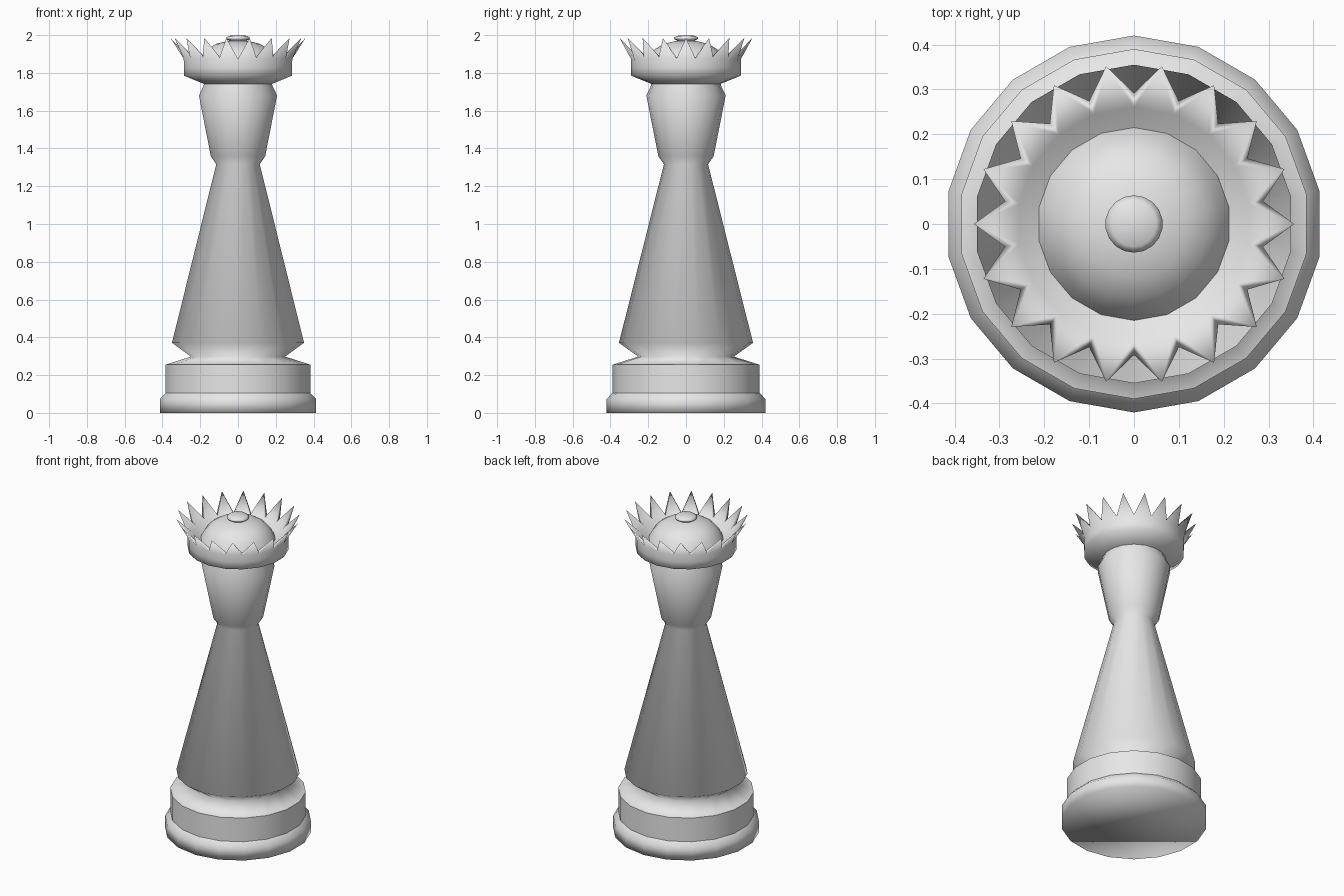
import bpy
import bmesh
import math

SIDES = 18
STEP = 2 * math.pi / SIDES

if "Cube" in bpy.data.objects:
    bpy.data.objects.remove(bpy.data.objects["Cube"], do_unlink=True)

grey = bpy.data.materials.new("light_grey")
grey.use_nodes = True
grey.diffuse_color = (0.8, 0.8, 0.8, 1)
grey.node_tree.nodes["Principled BSDF"].inputs["Base Color"].default_value = (0.8, 0.8, 0.8, 1)


def ring(bm, radius, z, shift=0.0):
    """Ring of vertices; a zero radius gives one shared pole vertex."""
    if radius == 0:
        return [bm.verts.new((0, 0, z))] * SIDES
    angles = [math.pi / 2 + (i + shift) * STEP for i in range(SIDES)]
    return [bm.verts.new((radius * math.cos(a), radius * math.sin(a), z)) for a in angles]


def bridge(bm, low, high):
    for i in range(SIDES):
        j = (i + 1) % SIDES
        corners = list(dict.fromkeys([low[i], low[j], high[j], high[i]]))
        bm.faces.new(corners)


def finish(bm, name):
    mesh = bpy.data.meshes.new(name)
    bmesh.ops.recalc_face_normals(bm, faces=bm.faces)
    for face in bm.faces:
        face.smooth = True
    bm.to_mesh(mesh)
    bm.free()
    mesh.materials.append(grey)
    obj = bpy.data.objects.new(name, mesh)
    bpy.context.collection.objects.link(obj)
    return obj


def lathe(name, profile):
    bm = bmesh.new()
    rings = [ring(bm, r, z) for r, z in profile]
    for low, high in zip(rings, rings[1:]):
        bridge(bm, low, high)
    return finish(bm, name)


# Stepped base: foot, upright band
foot = [(0.42, 0.0), (0.42, 0.074), (0.39, 0.105)]
bm = bmesh.new()
rings = [ring(bm, r, z) for r, z in foot]
for low, high in zip(rings, rings[1:]):
    bridge(bm, low, high)
bm.faces.new(rings[0])
finish(bm, "base_foot")
lathe("base_band", [(0.39, 0.105), (0.39, 0.255)])

# Tapered body with the flared head
lathe("body", [(0.39, 0.255), (0.253, 0.298), (0.355, 0.371), (0.117, 1.316),
               (0.146, 1.358), (0.21, 1.68), (0.184, 1.735), (0.184, 1.75)])

# Crown: cup, ring of points, then the inner wall
bm = bmesh.new()
cup = [ring(bm, r, z) for r, z in [(0.184, 1.742), (0.29, 1.785), (0.29, 1.83), (0.292, 1.875)]]
for low, high in zip(cup, cup[1:]):
    bridge(bm, low, high)
outer = cup[-1]
inner = ring(bm, 0.26, 1.875)
floor = ring(bm, 0.215, 1.85)
tips = ring(bm, 0.357, 1.985, 0.5)
bridge(bm, inner, floor)
for i in range(SIDES):
    j = (i + 1) % SIDES
    for a, b in [(outer[i], outer[j]), (outer[j], inner[j]),
                 (inner[j], inner[i]), (inner[i], outer[i])]:
        bm.faces.new((a, b, tips[i]))
finish(bm, "crown")

# Domed cap inside the crown and the knob on top
lathe("crown_dome", [(0.215, 1.85), (0.195, 1.89), (0.165, 1.925), (0.12, 1.953),
                     (0.06, 1.968), (0, 1.972)])
lathe("knob", [(0.045, 1.962), (0.048, 1.972), (0.062, 1.978), (0.064, 1.986),
               (0.05, 1.996), (0, 2.0)])
